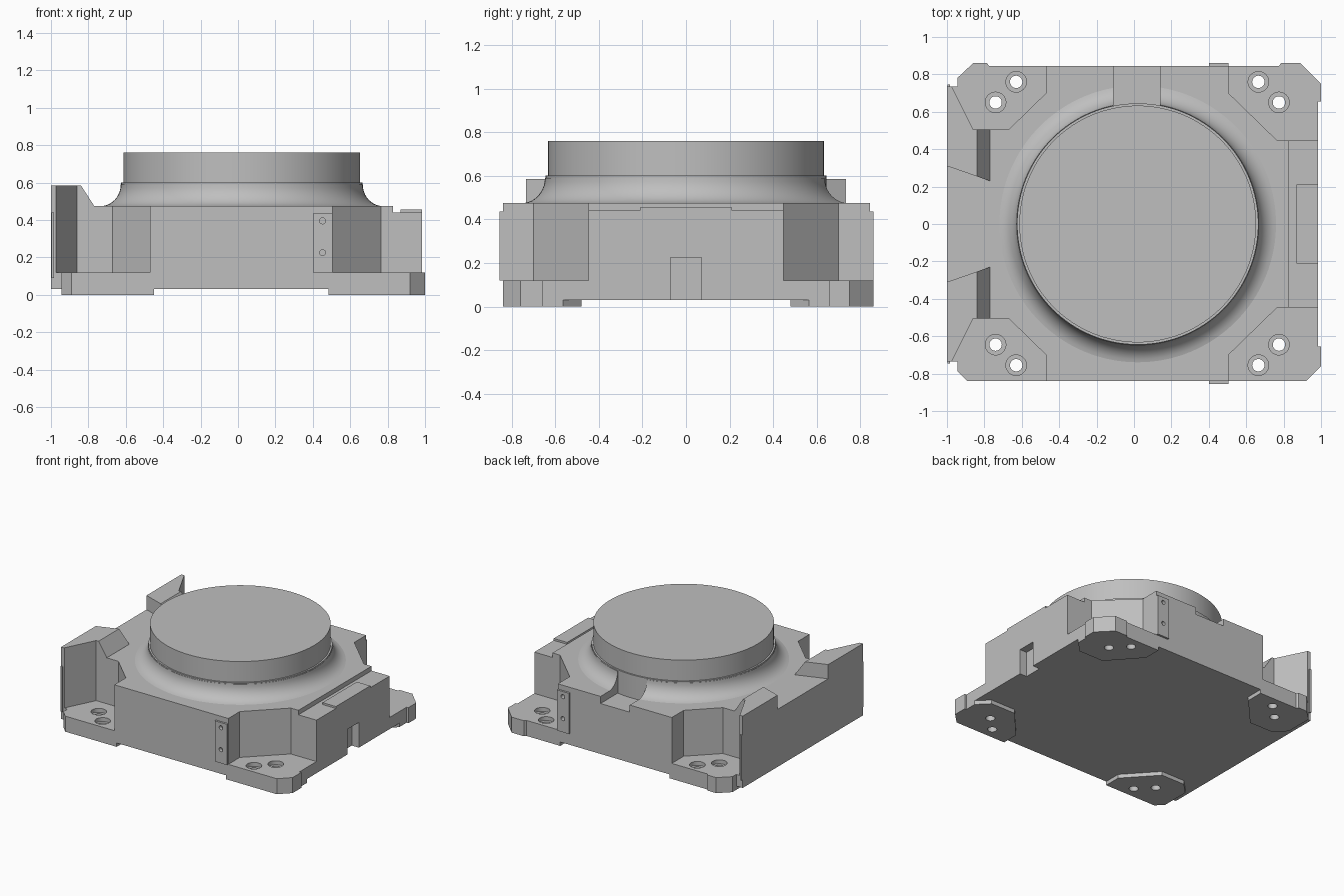
import bpy, bmesh, math
from mathutils import Matrix, Vector

cube = bpy.data.objects.get("Cube")
if cube:
    bpy.data.objects.remove(cube, do_unlink=True)

grey = bpy.data.materials.new("plain grey")
grey.use_nodes = True
grey.diffuse_color = (0.52, 0.52, 0.52, 1)
grey.node_tree.nodes["Principled BSDF"].inputs["Base Color"].default_value = grey.diffuse_color


def make(name, bm):
    bmesh.ops.recalc_face_normals(bm, faces=bm.faces[:])
    mesh = bpy.data.meshes.new(name)
    bm.to_mesh(mesh)
    bm.free()
    obj = bpy.data.objects.new(name, mesh)
    bpy.context.collection.objects.link(obj)
    return obj


def prism(name, outline, z0, z1):
    bm = bmesh.new()
    face = bm.faces.new([bm.verts.new((x, y, z0)) for x, y in outline])
    new = bmesh.ops.extrude_face_region(bm, geom=[face])["geom"]
    bmesh.ops.translate(bm, vec=(0, 0, z1 - z0),
                        verts=[v for v in new if isinstance(v, bmesh.types.BMVert)])
    return make(name, bm)


def box(name, x0, x1, y0, y1, z0, z1):
    return prism(name, [(x0, y0), (x1, y0), (x1, y1), (x0, y1)], z0, z1)


def lathe(name, profile, centres, steps):
    """Spin a radius/height profile about z, once for each centre."""
    bm = bmesh.new()
    for cx, cy in centres:
        verts = [bm.verts.new((cx + r, cy, z)) for r, z in profile]
        edges = [bm.edges.new(pair) for pair in zip(verts, verts[1:])]
        bmesh.ops.spin(bm, geom=verts + edges, cent=(cx, cy, 0), axis=(0, 0, 1),
                       angle=math.tau, steps=steps, use_duplicate=False)
    bmesh.ops.remove_doubles(bm, verts=bm.verts[:], dist=1e-5)
    return make(name, bm)


def combine(target, other, operation):
    other.hide_render = True
    mod = target.modifiers.new("combine", "BOOLEAN")
    mod.operation, mod.solver, mod.object = operation, "EXACT", other
    bpy.context.view_layer.objects.active = target
    bpy.ops.object.modifier_apply(modifier=mod.name)
    bpy.data.objects.remove(other, do_unlink=True)


def mirrored(half):
    """Close an outline symmetric about y = 0."""
    return half + [(x, -y) for x, y in reversed(half)]


# Housing block, with the foot corners in its outline
housing = prism("housing", [
    (-.89, -.84), (.92, -.84), (1, -.76), (1, -.655), (.985, -.655),
    (.985, .655), (1, .655), (1, .75), (.89, .86), (.785, .86), (.775, .845),
    (-.775, .845), (-.785, .86), (-.86, .86), (-.945, .78), (-.945, .735),
    (-1, .735), (-1, -.735), (-.945, -.735), (-.945, -.785)], 0, .585)


def cut(obj):
    combine(housing, obj, "DIFFERENCE")


def add(obj):
    combine(housing, obj, "UNION")


# Main deck, leaving the two wedges on the left edge
cut(prism("deck_cut", mirrored(
    [(1.2, 1.2), (-.77, 1.2), (-.77, .23), (-1.1, .345)]), .475, 1))

# Sloped inner side of the wedges
slope = prism("slope_cut", [(-.8496, .6), (-.769, .4752), (-.7, .6)], -1.2, 1.2)
slope.data.transform(Matrix.Rotation(math.pi / 2, 4, "X"))
cut(slope)

# Corner pockets above the feet
for s in (-1, 1):
    right = [(.505, 1.2), (.505, .70), (.765, .447), (1.2, .447)]
    left = [(-.47, 1.2), (-.47, .70), (-.67, .505), (-.86, .505), (-.972, .73), (-.972, 1.2)]
    cut(prism("right_pocket", [(x, s * y) for x, y in right + [(1.2, 1.2)]], .12, 1))
    cut(prism("left_pocket", [(x, s * y) for x, y in left], .12, 1))

# Relief under the housing, leaving four feet
cut(prism("foot_relief", mirrored([
    (1.2, .78), (.9, .48), (.69, .48), (.485, .71), (.485, 1.2), (-.45, 1.2),
    (-.45, .71), (-.66, .48), (-.86, .48), (-.944, .565), (-.944, 1.2), (-1.2, 1.2)]),
    -.1, .03))

# Lower ledge on the right edge with a raised pad
cut(prism("ledge_cut", mirrored(
    [(.87, .21), (1.2, .21), (1.2, .6), (.83, .6)]), .44, 1))
cut(box("pad_cut", .86, 1.2, -.22, .22, .455, 1))

# Slot in the right face
cut(box("slot_cut", .925, 1.2, -.07, .07, -.1, .225))

# Flared collar, then the recess at the back that cuts through it
arc = [(.757 - .11 * math.cos(t), .59 - .1165 * math.sin(t))
       for t in (math.pi / 2 * i / 10 for i in range(11))]
centre = [(.02, 0)]
add(lathe("collar", [(0, .59)] + arc + [(.757, .45), (0, .45)], centre, 128))
cut(box("back_recess", -.11, .14, .5, 1.2, .42, .8))

# Round neck and cap
add(lathe("cap", [(0, .38), (.645, .38), (.645, .6), (.633, .6), (.633, .76), (0, .76)],
          centre, 128))

# Drilled side plates and end strips
for y0, y1, side in ((-.855, -.8, -1), (.8, .86, 1)):
    add(box("side_plate", .4, .504, y0, y1, .12, .435))
    holes = lathe("plate_holes", [(0, -.03), (.016, -.03), (.016, .03), (0, .03)],
                  [(.452, -.225), (.452, -.395)], 16)
    holes.data.transform(Matrix.Translation(Vector((0, side * .857, 0)))
                         @ Matrix.Rotation(-math.pi / 2, 4, "X"))
    cut(holes)
    strip = sorted((side * .71, side * .745))
    add(box("end_strip", -.998, -.983, *strip, .09, .44))

# Counterbored mounting holes through the feet
spots = [(x, y) for near, far in ((.665, .775), (-.63, -.74))
         for x, y in ((near, .76), (far, .65), (near, -.755), (far, -.645))]
cut(lathe("bolt_holes", [(0, -.1), (.033, -.1), (.033, .09), (.055, .09), (.055, .3), (0, .3)],
          spots, 32))

# Material and shading
housing.data.materials.clear()
housing.data.materials.append(grey)
bpy.ops.object.select_all(action="DESELECT")
housing.select_set(True)
bpy.context.view_layer.objects.active = housing
bpy.ops.object.shade_smooth_by_angle(angle=math.radians(25))
for face in housing.data.polygons:
    face.material_index = 0
    if abs(face.normal.z) > .999:
        face.use_smooth = False
